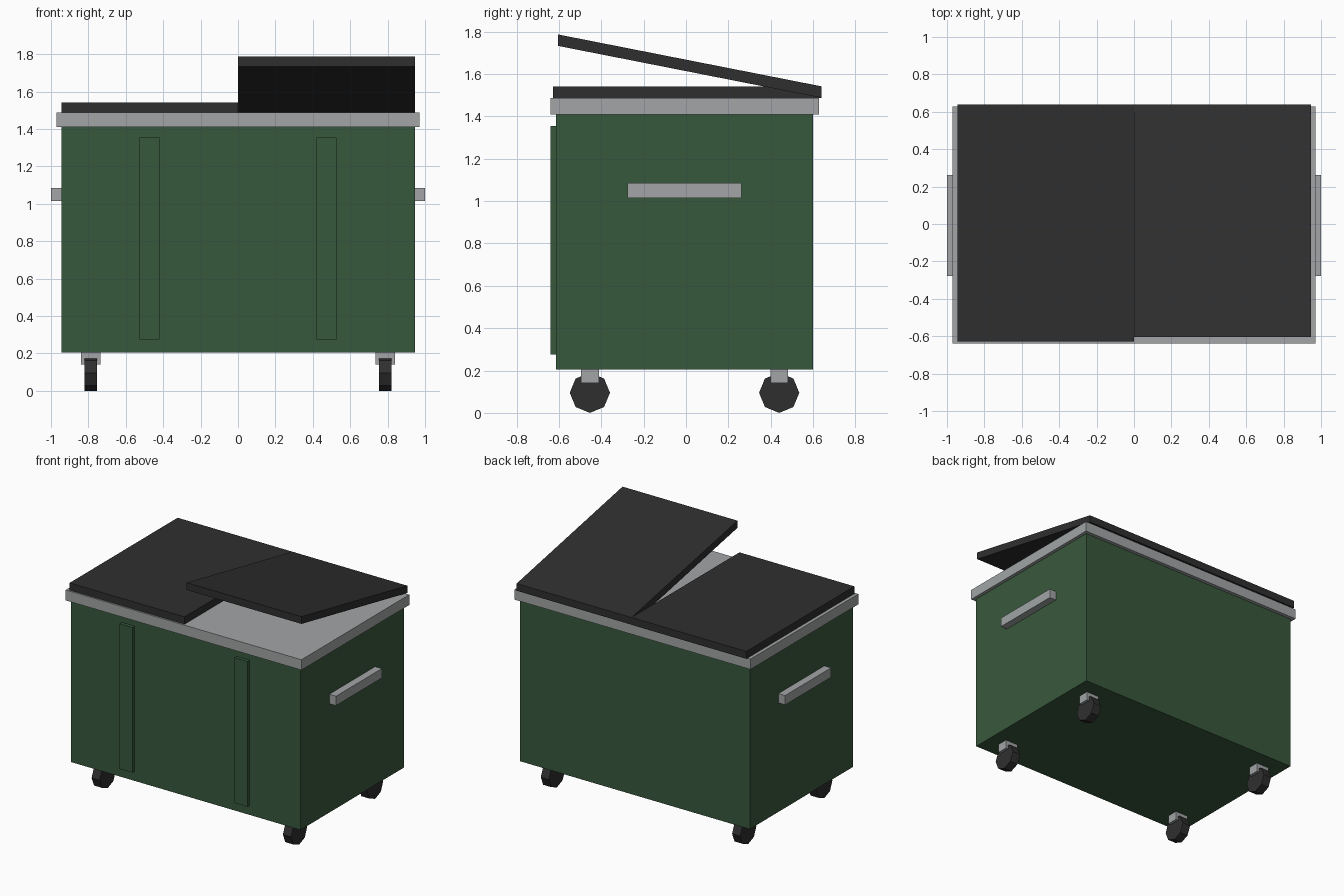
import bpy
import bmesh
import math

cube = bpy.data.objects.get("Cube")
if cube:
    bpy.data.objects.remove(cube, do_unlink=True)


def material(name, rgb):
    mat = bpy.data.materials.new(name)
    mat.use_nodes = True
    color = (*rgb, 1.0)
    mat.diffuse_color = color
    mat.node_tree.nodes["Principled BSDF"].inputs["Base Color"].default_value = color
    return mat


GREEN = material("dark green paint", (0.039, 0.098, 0.046))
GREY = material("galvanised grey", (0.36, 0.375, 0.38))
BLACK = material("black plastic", (0.028, 0.028, 0.028))


def prism(name, profile, x0, x1, mat):
    """Extrude a (y, z) profile along x."""
    bm = bmesh.new()
    face = bm.faces.new([bm.verts.new((x0, y, z)) for y, z in profile])
    result = bmesh.ops.extrude_face_region(bm, geom=[face])
    moved = [g for g in result["geom"] if isinstance(g, bmesh.types.BMVert)]
    bmesh.ops.translate(bm, verts=moved, vec=(x1 - x0, 0, 0))
    bmesh.ops.recalc_face_normals(bm, faces=bm.faces)
    mesh = bpy.data.meshes.new(name)
    bm.to_mesh(mesh)
    bm.free()
    mesh.materials.append(mat)
    obj = bpy.data.objects.new(name, mesh)
    bpy.context.collection.objects.link(obj)
    return obj


def box(name, xs, ys, zs, mat):
    (y0, y1), (z0, z1) = ys, zs
    return prism(name, [(y0, z0), (y1, z0), (y1, z1), (y0, z1)], *xs, mat)


# Container and rim
MID_Y = -0.007
box("container", (-0.945, 0.945), (-0.615, 0.60), (0.205, 1.41), GREEN)
box("rim", (-0.97, 0.97), (-0.64, 0.627), (1.41, 1.487), GREY)

# Lids: one closed, one propped open from the rear hinge
box("closed_lid", (-0.945, 0), (-0.628, 0.64), (1.487, 1.542), BLACK)
prism("open_lid", [(-0.604, 1.733), (0.64, 1.488), (0.64, 1.542), (-0.604, 1.787)],
      0, 0.945, BLACK)

for side, s in (("left", 1), ("right", -1)):
    # Front ribs and side handles
    box(f"{side}_front_rib", (s * 0.42, s * 0.526), (-0.64, -0.61), (0.275, 1.355), GREEN)
    box(f"{side}_handle", (s * 0.94, s * 1.0), (-0.277, 0.263), (1.015, 1.085), GREY)

    # Casters: bracket with an eight-sided wheel
    for end, e in (("front", -1), ("back", 1)):
        x, y, r = s * 0.787, MID_Y + e * 0.447, 0.095
        box(f"{end}_{side}_bracket", (x - 0.053, x + 0.053), (y - 0.042, y + 0.042),
            (0.14, 0.207), GREY)
        ring = [(y + r * math.cos(i * math.pi / 4), r + r * math.sin(i * math.pi / 4))
                for i in range(8)]
        prism(f"{end}_{side}_wheel", ring, x - 0.033, x + 0.033, BLACK)
